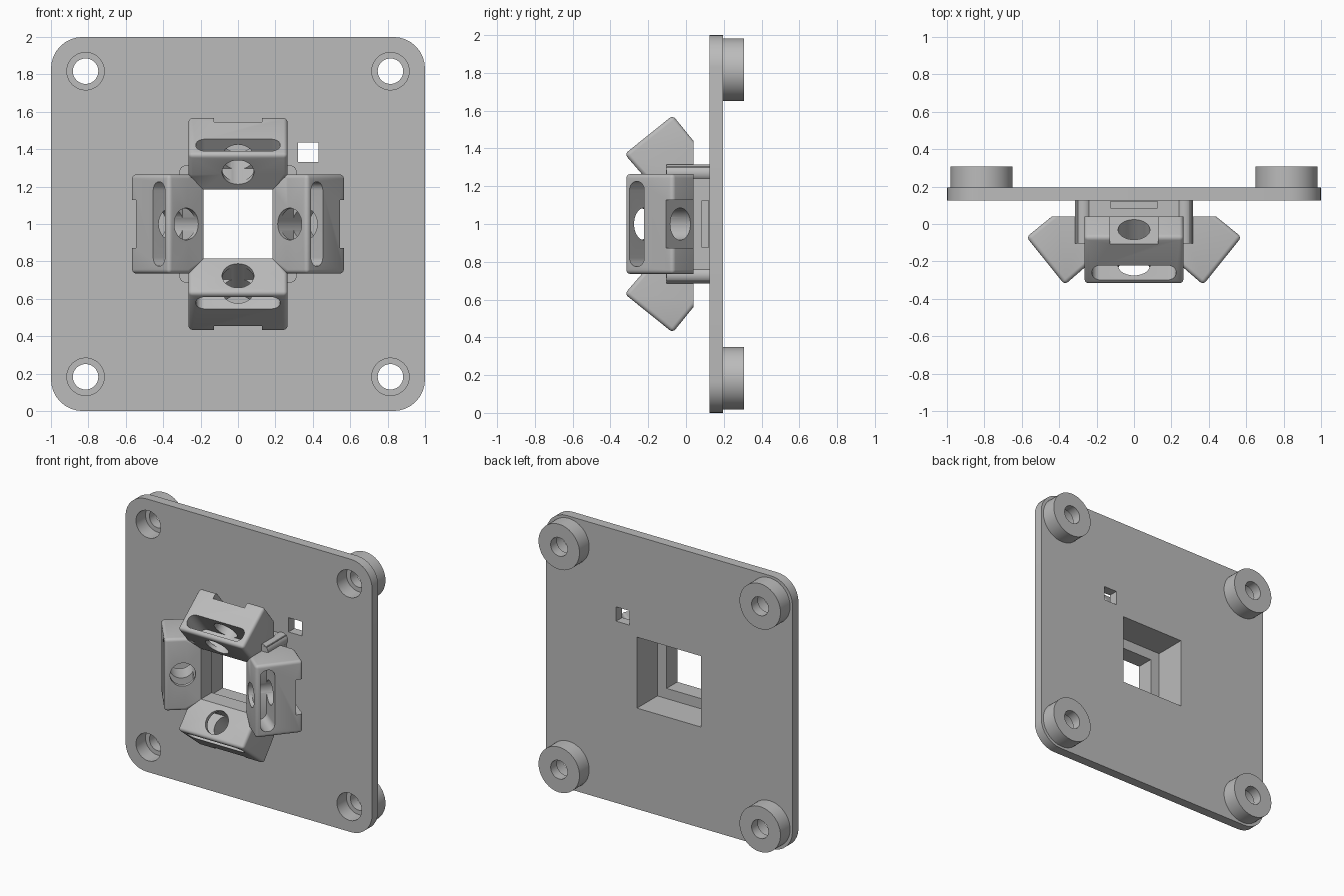
import bpy, bmesh, math
from mathutils import Matrix, Vector

cube = bpy.data.objects.get("Cube")
if cube:
    bpy.data.objects.remove(cube)

grey = bpy.data.materials.new("plain grey")
grey.use_nodes = True
grey.diffuse_color = (0.5, 0.5, 0.5, 1)
grey.node_tree.nodes["Principled BSDF"].inputs["Base Color"].default_value = (0.5, 0.5, 0.5, 1)


def finish(name, bm, matrix=Matrix()):
    bmesh.ops.recalc_face_normals(bm, faces=bm.faces)
    mesh = bpy.data.meshes.new(name)
    bm.to_mesh(mesh)
    bm.free()
    mesh.transform(matrix)
    mesh.materials.append(grey)
    obj = bpy.data.objects.new(name, mesh)
    bpy.context.collection.objects.link(obj)
    return obj


def box(name, lo, hi, matrix=Matrix(), round_axis=None, radius=0):
    """Box between two corners, optionally rounding the edges along one axis."""
    lo, hi = Vector(lo), Vector(hi)
    bm = bmesh.new()
    bmesh.ops.create_cube(bm, size=1)
    for v in bm.verts:
        v.co = (lo + hi) / 2 + v.co * (hi - lo)
    if radius:
        edges = [e for e in bm.edges
                 if abs(e.verts[0].co[round_axis] - e.verts[1].co[round_axis]) > 1e-5]
        bmesh.ops.bevel(bm, geom=edges, offset=radius, segments=8, profile=0.5, affect='EDGES')
    return finish(name, bm, matrix)


def cylinder(name, x, z, radius, y0, y1, matrix=Matrix()):
    """Cylinder running along y."""
    bm = bmesh.new()
    place = Matrix.Translation((x, (y0 + y1) / 2, z)) @ Matrix.Rotation(math.pi / 2, 4, 'X')
    bmesh.ops.create_cone(bm, cap_ends=True, segments=48, radius1=radius, radius2=radius,
                          depth=y1 - y0, matrix=place)
    return finish(name, bm, matrix)


def combine(obj, tool, operation='DIFFERENCE', keep=False):
    """Apply a boolean and throw the tool away."""
    mod = obj.modifiers.new("cut", 'BOOLEAN')
    mod.operation, mod.object, mod.solver = operation, tool, 'EXACT'
    graph = bpy.context.evaluated_depsgraph_get()
    mesh = bpy.data.meshes.new_from_object(obj.evaluated_get(graph))
    obj.modifiers.clear()
    obj.data = mesh
    if not keep:
        bpy.data.objects.remove(tool)


def smooth(obj):
    bpy.ops.object.select_all(action='DESELECT')
    obj.select_set(True)
    bpy.context.view_layer.objects.active = obj
    bpy.ops.object.shade_smooth_by_angle(angle=math.radians(30))


# Arm side profile as (depth, distance from the centre)
PROFILE = [(-0.325, 0.37), (-0.07, 0.575), (0.04, 0.439), (0.04, 0.265),
           (-0.04, 0.265), (-0.04, 0.185), (-0.165, 0.185), (-0.234, 0.265)]
HALF = 0.265


def arm(name, matrix):
    """Bracket arm with mitred inner corners and rounded outer edges."""
    bm = bmesh.new()
    sides = [[bm.verts.new((s * min(r, HALF), y, r)) for y, r in PROFILE] for s in (-1, 1)]
    n = len(PROFILE)
    for i in range(n):
        j = (i + 1) % n
        bm.faces.new((sides[0][i], sides[0][j], sides[1][j], sides[1][i]))
    for side in sides:
        bm.faces.new([side[i] for i in (0, 1, 2, 3, 4, 7)])
        bm.faces.new([side[i] for i in (4, 5, 6, 7)])
    bmesh.ops.recalc_face_normals(bm, faces=bm.faces)
    edges = []
    for e in bm.edges:
        a, b = (v.co for v in e.verts)
        if (a.z + b.z) / 2 > 0.3 and not (a.y > 0.03 and b.y > 0.03):
            edges.append(e)
    bmesh.ops.bevel(bm, geom=edges, offset=0.022, segments=4, profile=0.5, affect='EDGES')
    return finish(name, bm, matrix)


# Base plate with a square collar and round corner posts
base = box("base_plate", (-1, 0.125, 0), (1, 0.195, 2), round_axis=1, radius=0.17)
combine(base, box("collar", (-0.305, -0.105, 0.695), (0.305, 0.16, 1.305)), 'UNION')
for sx in (-1, 1):
    for sz in (-1, 1):
        combine(base, cylinder("post", sx * 0.27, 1 + sz * 0.27, 0.046, -0.104, 0.15), 'UNION')
        # Rear spacers with a counterbored screw hole
        x, z = sx * 0.815, 1 + sz * 0.817
        combine(base, cylinder("spacer", x, z, 0.166, 0.16, 0.307), 'UNION')
        combine(base, cylinder("screw_hole", x, z, 0.068, 0, 0.4))
        combine(base, cylinder("counterbore", x, z, 0.1, 0, 0.235))

# Stepped central opening and the small square hole
combine(base, box("opening", (-0.185, -0.3, 0.815), (0.185, 0.3, 1.185)))
combine(base, box("rear_opening", (-0.26, -0.04, 0.74), (0.26, 0.3, 1.26)))
combine(base, box("small_hole", (0.322, 0, 1.332), (0.43, 0.3, 1.437)))

# Four arms, turned around the centre
TILT = Matrix.Rotation(math.radians(39), 4, 'X')
for k, label in enumerate(("top", "left", "bottom", "right")):
    turn = Matrix.Translation((0, 0, 1)) @ Matrix.Rotation(k * math.pi / 2, 4, 'Y')
    bore_frame = turn @ Matrix.Translation((0, -0.03, 0.45)) @ TILT
    slot_frame = turn @ Matrix.Translation((0, -0.26, 0.422)) @ TILT
    part = arm(label + "_arm", turn)
    bore = cylinder("bore", 0, 0, 0.085, -0.35, 0.1, bore_frame)
    slot = box("slot", (-0.225, -0.05, -0.2), (0.225, 0.05, 0.1), slot_frame, 2, 0.046)
    # Notch at the outer end of the arm
    combine(part, box("notch", (-0.128, 0, -0.2), (0.128, 0.3, 0.2), bore_frame))
    for tool in (bore, slot):
        combine(part, tool, keep=True)
        combine(base, tool)
    # Shallow recess in the collar
    combine(base, box("recess", (-0.125, 0.085, 0.272), (0.125, 0.12, 0.4), turn))
    smooth(part)
smooth(base)
